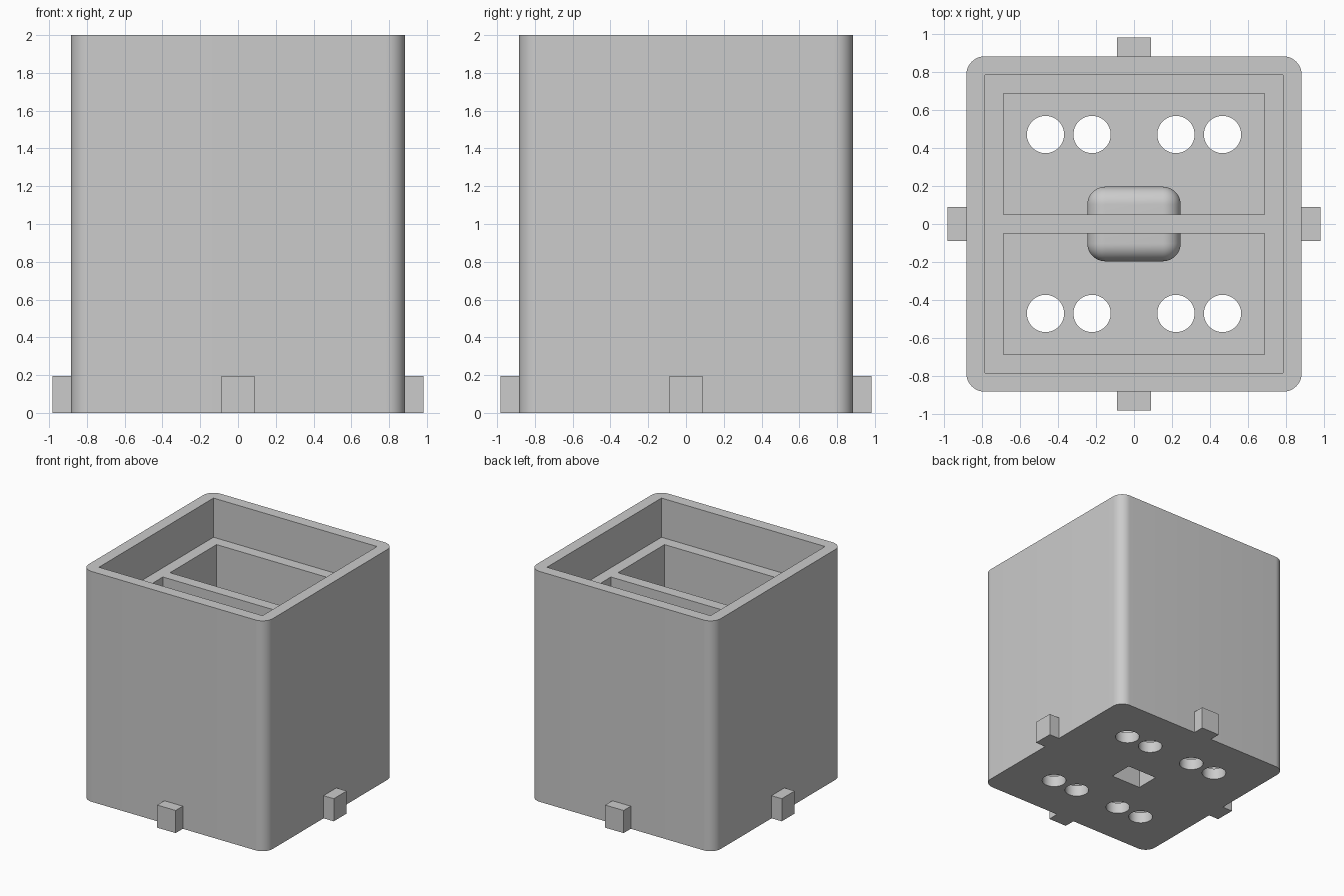
import bpy, bmesh, math
from mathutils import Matrix, Vector

default_cube = bpy.data.objects.get("Cube")
if default_cube:
    bpy.data.objects.remove(default_cube, do_unlink=True)

U = 0.0982            # wall thickness, the module of the design
HEIGHT = 2.0
LEDGE = 1.66          # height of the inner ledge and divider
OUTER = 9 * U         # half width of the body

grey = bpy.data.materials.new("plain grey")
grey.use_nodes = True
grey.diffuse_color = (0.6, 0.6, 0.6, 1)
grey.node_tree.nodes["Principled BSDF"].inputs["Base Color"].default_value = grey.diffuse_color


def finish(name, bm):
    bmesh.ops.recalc_face_normals(bm, faces=bm.faces)
    mesh = bpy.data.meshes.new(name)
    bm.to_mesh(mesh)
    bm.free()
    mesh.materials.append(grey)
    obj = bpy.data.objects.new(name, mesh)
    bpy.context.collection.objects.link(obj)
    return obj


def add_box(bm, low, high):
    low, high = Vector(low), Vector(high)
    matrix = Matrix.Translation((low + high) / 2) @ Matrix.Diagonal((*(high - low), 1))
    return bmesh.ops.create_cube(bm, size=1, matrix=matrix)["verts"]


def rounded_box(name, low, high, radius, round_top=False):
    bm = bmesh.new()
    add_box(bm, low, high)
    edges = [e for e in bm.edges
             if abs(e.verts[0].co.z - e.verts[1].co.z) > 0.01
             or (round_top and min(v.co.z for v in e.verts) > high[2] - 0.01)]
    bmesh.ops.bevel(bm, geom=edges, offset=radius, segments=12, profile=0.5,
                    affect='EDGES')
    return finish(name, bm)


def select(obj):
    bpy.ops.object.select_all(action='DESELECT')
    obj.select_set(True)
    bpy.context.view_layer.objects.active = obj


def cut(obj, cutter):
    mod = obj.modifiers.new("cut", 'BOOLEAN')
    mod.operation = 'DIFFERENCE'
    mod.solver = 'EXACT'
    mod.object = cutter
    select(obj)
    bpy.ops.object.modifier_apply(modifier=mod.name)


def box_cutter(name, low, high):
    bm = bmesh.new()
    add_box(bm, low, high)
    return finish(name, bm)


# Outer body and the rounded block on its floor
body = rounded_box("body", (-OUTER, -OUTER, 0), (OUTER, OUTER, HEIGHT), U)
block = rounded_box("centre_block", (-2.5 * U, -2 * U, U / 2),
                    (2.5 * U, 2 * U, 4 * U), 0.95 * U, round_top=True)

# Open recess, two compartments and the socket underneath
recess = box_cutter("recess_cutter", (-8 * U, -8 * U, LEDGE), (8 * U, 8 * U, HEIGHT + 1))
compartments = [
    box_cutter("compartment_cutter", (-7 * U, min(a, b), U), (7 * U, max(a, b), LEDGE + 0.1))
    for a, b in ((U / 2, 7 * U), (-U / 2, -7 * U))]
socket = box_cutter("socket_cutter", (-0.145, -0.105, -0.1), (0.145, 0.105, 3 * U))

# Eight round holes through the floor
bm = bmesh.new()
for x in (-4.75, -2.25, 2.25, 4.75):
    for y in (-4.8, 4.8):
        bmesh.ops.create_cone(bm, cap_ends=True, segments=48, radius1=U, radius2=U,
                              depth=3 * U, matrix=Matrix.Translation((x * U, y * U, U / 2)))
holes = finish("hole_cutter", bm)

cutters = [recess, *compartments, holes, socket]
for cutter in cutters:
    cut(body, cutter)
cut(block, socket)
for cutter in cutters:
    bpy.data.objects.remove(cutter, do_unlink=True)

for obj in (body, block):
    select(obj)
    bpy.ops.object.shade_smooth_by_angle(angle=math.radians(30))

# One small tab at the foot of each side
for i, side in enumerate(("front", "left", "back", "right")):
    bm = bmesh.new()
    add_box(bm, (-0.9 * U, -10 * U, 0), (0.9 * U, -OUTER + 0.002, 2 * U))
    bmesh.ops.rotate(bm, verts=bm.verts, cent=(0, 0, 0),
                     matrix=Matrix.Rotation(i * math.pi / 2, 3, 'Z'))
    finish(side + "_tab", bm)
